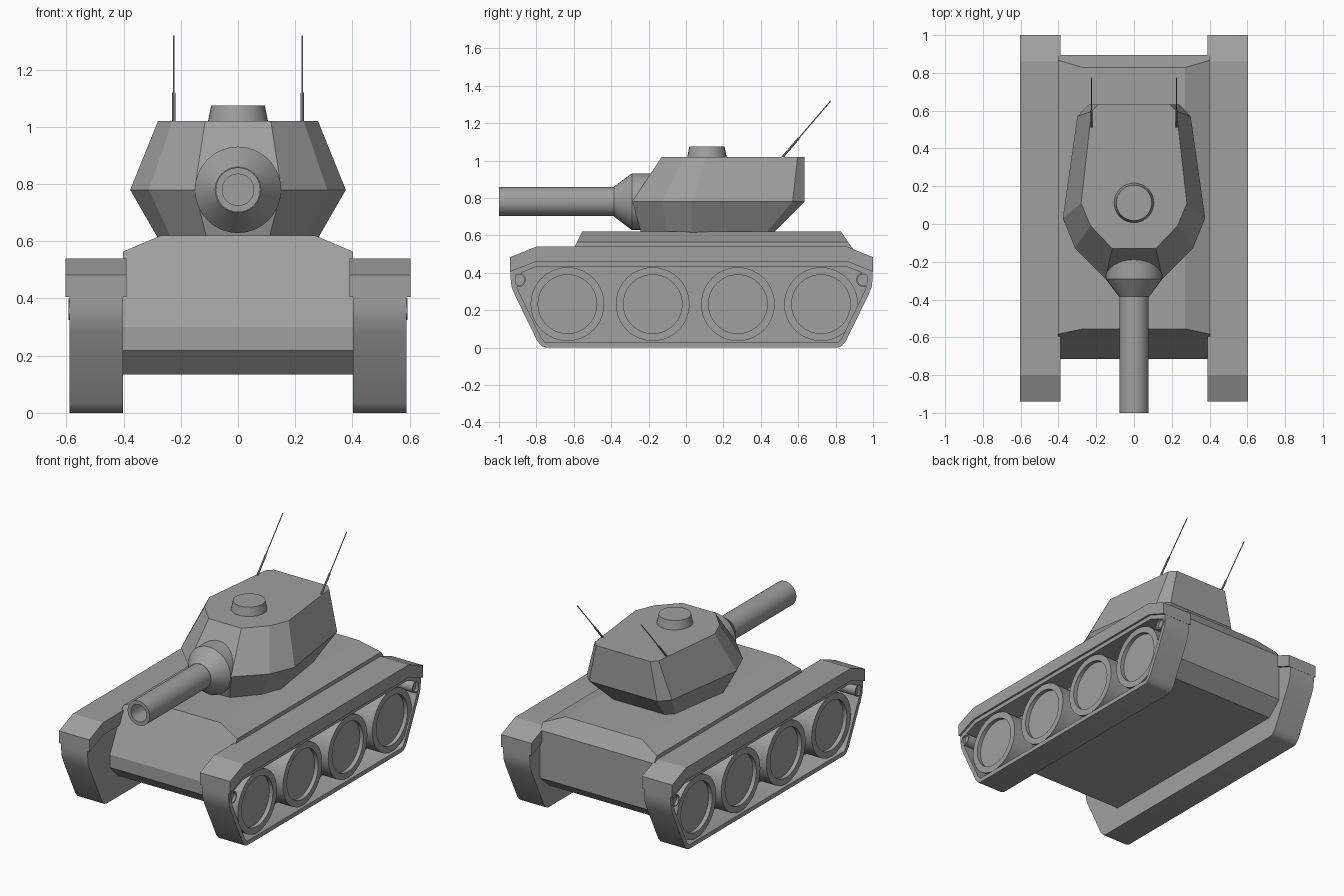
import bpy, bmesh, math
from mathutils import Vector

if "Cube" in bpy.data.objects:
    bpy.data.objects.remove(bpy.data.objects["Cube"])

paint = bpy.data.materials.new("dark_grey")
paint.diffuse_color = (0.35, 0.35, 0.35, 1)
paint.use_nodes = True
paint.node_tree.nodes["Principled BSDF"].inputs["Base Color"].default_value = paint.diffuse_color


def finish(name, bm, mirror=False, smooth=False):
    bmesh.ops.recalc_face_normals(bm, faces=bm.faces[:])
    mesh = bpy.data.meshes.new(name)
    bm.to_mesh(mesh)
    bm.free()
    mesh.materials.append(paint)
    ob = bpy.data.objects.new(name, mesh)
    bpy.context.collection.objects.link(ob)
    if smooth:
        bpy.ops.object.select_all(action='DESELECT')
        ob.select_set(True)
        bpy.context.view_layer.objects.active = ob
        bpy.ops.object.shade_smooth_by_angle(angle=math.radians(30))
    if mirror:
        ob.modifiers.new("Mirror", 'MIRROR')
    return ob


def loft(rings):
    """Skin a stack of equal-length point rings and cap both ends."""
    bm = bmesh.new()
    rows = [[bm.verts.new(p) for p in r] for r in rings]
    n = len(rows[0])
    for a, b in zip(rows, rows[1:]):
        for i in range(n):
            j = (i + 1) % n
            bm.faces.new((a[i], a[j], b[j], b[i]))
    bm.faces.new(rows[0][::-1])
    bm.faces.new(rows[-1])
    return bm


def prism(profile, x0, x1):
    """Extrude a (y, z) side profile across x."""
    return loft([[(x, y, z) for y, z in profile] for x in (x0, x1)])


def lathe(name, origin, axis, stations, steps=32, mirror=False):
    """Revolve (distance, radius) stations about an axis."""
    rot = Vector((0, 0, 1)).rotation_difference(Vector(axis).normalized())
    rings = []
    for d, r in stations:
        ring = []
        for i in range(steps):
            a = 2 * math.pi * i / steps
            ring.append(Vector(origin) + rot @ Vector((r * math.cos(a), r * math.sin(a), d)))
        rings.append(ring)
    return finish(name, loft(rings), mirror, smooth=True)


def symmetric(half, mid):
    """Complete a half profile by reflecting its first coordinate about mid."""
    return [(mid + u, v) for u, v in half] + [(mid - u, v) for u, v in reversed(half)]


MID = 0.03  # running gear centre along y

# Hull: side profile with chamfered upper shoulders
hull = prism([(-0.555, 0.62), (-0.715, 0.30), (-0.715, 0.218), (-0.635, 0.135),
              (0.80, 0.135), (0.895, 0.22), (0.895, 0.525), (0.828, 0.62)], -0.402, 0.402)
for s in (1, -1):
    cut = bmesh.ops.bisect_plane(hull, geom=hull.verts[:] + hull.edges[:] + hull.faces[:],
                                 plane_co=(0.27 * s, 0, 0.62), plane_no=(0.055 * s, 0, 0.13),
                                 clear_outer=True)
    edges = [g for g in cut['geom_cut'] if isinstance(g, bmesh.types.BMEdge)]
    bmesh.ops.edgeloop_fill(hull, edges=edges)
finish("hull", hull)

# Fenders: bent plates over the tracks
fender = symmetric([(0.83, 0.46), (0.97, 0.405), (0.97, 0.483), (0.83, 0.54)], MID)
finish("fenders", prism(fender, 0.39, 0.603), mirror=True)

# Tracks: outer belt with a deep recess on the outside face
belt = symmetric([(0.78, 0.0), (0.802, 0.008), (0.825, 0.035), (0.945, 0.28),
                  (0.963, 0.325), (0.968, 0.37), (0.968, 0.406), (0.83, 0.461)], MID)
bm = prism(belt, 0.403, 0.59)
side = max(bm.faces, key=lambda f: f.calc_center_median().x)
bmesh.ops.recalc_face_normals(bm, faces=bm.faces[:])
bmesh.ops.inset_region(bm, faces=[side], thickness=0.027, use_even_offset=True)
floor = bmesh.ops.extrude_discrete_faces(bm, faces=[side])['faces'][0]
bmesh.ops.translate(bm, verts=floor.verts[:], vec=(-0.16, 0, 0))
finish("tracks", bm, mirror=True, smooth=True)

# Road wheels with dished centres
for i, y in enumerate((-0.634, -0.178, 0.277, 0.722)):
    lathe(f"road_wheels_{i + 1}", (0.425, y, 0.232), (1, 0, 0),
          [(0, 0.197), (0.155, 0.197), (0.155, 0.157), (0.13, 0.157)], 40, mirror=True)

# Small end rollers
for label, y in (("front", -0.895), ("rear", 0.948)):
    lathe(f"{label}_rollers", (0.425, y, 0.362), (1, 0, 0),
          [(0, 0.038), (0.167, 0.038), (0.167, 0.03), (0.15, 0.03)], 24, mirror=True)

# Turret: three stacked ten-sided outlines, given as right halves
levels = [
    (0.615, [(0.11, -0.24), (0.235, -0.10), (0.282, 0.03), (0.225, 0.43), (0.18, 0.47)]),
    (0.78, [(0.152, -0.288), (0.312, -0.128), (0.377, 0.03), (0.30, 0.57), (0.24, 0.633)]),
    (1.02, [(0.115, -0.13), (0.23, -0.01), (0.28, 0.11), (0.225, 0.597), (0.19, 0.633)]),
]
finish("turret", loft([[(x, y, z) for x, y in symmetric(half, 0)] for z, half in levels]))

# Hatch on the turret roof
lathe("hatch", (0, 0.112, 1.01), (0, 0, 1), [(0, 0.107), (0.065, 0.094)])

# Gun mantlet and hollow barrel
lathe("mantlet", (0, -0.12, 0.78), (0, -1, 0), [(0, 0.151), (0.17, 0.151), (0.265, 0.08)])
lathe("gun_barrel", (0, -0.36, 0.78), (0, -1, 0),
      [(0, 0.078), (0.64, 0.078), (0.64, 0.055), (0.48, 0.055)])

# Antennas: thick base, thin whip
start, end = Vector((0.225, 0.505, 1.005)), Vector((0.225, 0.773, 1.318))
length = (end - start).length
lathe("antennas", start, end - start,
      [(0, 0.006), (length * 0.36, 0.006), (length * 0.37, 0.003), (length, 0.003)], 8, mirror=True)
